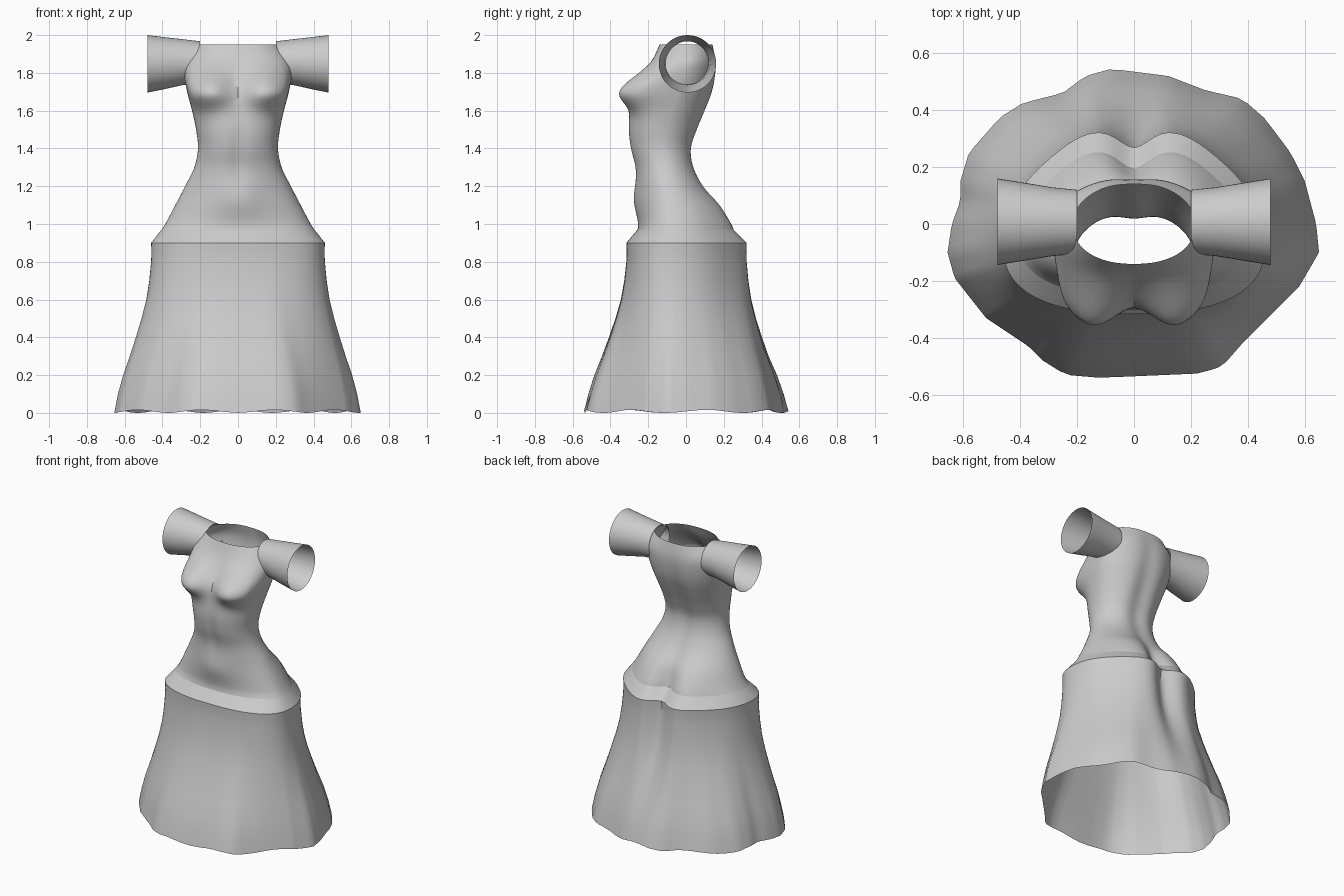
import bpy, math
from mathutils import Vector

if "Cube" in bpy.data.objects:
    bpy.data.objects.remove(bpy.data.objects["Cube"])

grey = bpy.data.materials.new("light grey cloth")
grey.diffuse_color = (0.6, 0.6, 0.6, 1)
grey.use_nodes = True
grey.node_tree.nodes["Principled BSDF"].inputs["Base Color"].default_value = grey.diffuse_color
COLS = 120

# Body profile rows: z, half width, front y, back y, widest y, front squareness
BODY = [
    (0.97, .405, -.255, .24, -.06, 2.3), (1.0, .385, -.25, .23, -.06, 2.2),
    (1.1, .332, -.255, .18, -.07, 2.1), (1.2, .28, -.262, .10, -.09, 2.0),
    (1.3, .231, -.272, .053, -.11, 2.1), (1.4, .212, -.297, .043, -.12, 2.2),
    (1.5, .222, -.307, .075, -.11, 2.3), (1.6, .243, -.295, .115, -.08, 2.4),
    (1.7, .268, -.27, .15, -.05, 2.6), (1.8, .285, -.215, .165, -.02, 2.6),
    (1.87, .278, -.175, .163, 0, 2.4), (1.95, .215, -.14, .145, 0, 2.2)]
HIP = (.9, .46, -.316, .31, -.07, 2.5)

# Hem outline seen from above
HEM = [(.65, -.1), (.64, 0), (.6, .15), (.55, .25), (.46, .37), (.38, .44),
       (.25, .47), (.12, .52), (-.08, .545), (-.17, .52), (-.25, .46),
       (-.39, .425), (-.47, .375), (-.58, .25), (-.61, .15), (-.61, .08),
       (-.64, 0), (-.655, -.1), (-.63, -.19), (-.52, -.33), (-.37, -.43),
       (-.32, -.48), (-.24, -.53), (-.12, -.54), (0, -.535), (.23, -.525),
       (.31, -.5), (.38, -.42), (.51, -.29), (.58, -.22)]


def gauss(v, centre, width):
    return math.exp(-((v - centre) / width) ** 2 / 2)


def body_row(z):
    """Smoothly interpolated body profile at height z."""
    i = max(j for j in range(len(BODY) - 1) if BODY[j][0] <= z)
    a, b = BODY[i], BODY[i + 1]
    p, n = BODY[max(i - 1, 0)], BODY[min(i + 2, len(BODY) - 1)]
    t, h = (z - a[0]) / (b[0] - a[0]), b[0] - a[0]
    out = [z]
    for k in range(1, 6):
        ma = (b[k] - p[k]) / (b[0] - p[0]) * h
        mb = (n[k] - a[k]) / (n[0] - a[0]) * h
        out.append((2*t**3 - 3*t*t + 1) * a[k] + (t**3 - 2*t*t + t) * ma
                   + (3*t*t - 2*t**3) * b[k] + (t**3 - t*t) * mb)
    return out


def ring(row):
    """Closed cross-section with bust, belly, spine and seat shaping."""
    z, hw, yf, yb, yc, sq = row
    pts = []
    for i in range(COLS):
        a = 2 * math.pi * i / COLS
        c, s = math.cos(a), math.sin(a)
        e = 2 / (sq if s < 0 else 2.0)
        x = hw * math.copysign(abs(c) ** e, c)
        y = yc + (yb - yc if s > 0 else yc - yf) * math.copysign(abs(s) ** e, s)
        if s < 0:
            f = min(1, -s * 1.6)
            bust = gauss(z, 1.7, .08 if z > 1.7 else .06)
            y -= f * .1 * bust * gauss(abs(x), .15, .075)
            x *= 1 + .12 * bust * gauss(a if c < 0 else 3 * math.pi - a, 1.25 * math.pi, .3)
            y -= f * .022 * gauss(z, 1.13, .07) * gauss(x, 0, .09)
            y += f * .012 * gauss(z, 1.36, .14) * gauss(x, 0, .03)
        else:
            seat = gauss(z, .95, .13)
            y += s * seat * (.035 * gauss(abs(x), .17, .09) - .05 * gauss(x, 0, .05))
            y -= s * .025 * gauss(z, 1.5, .25) * gauss(x, 0, .05)
        pts.append(Vector((x, y, z)))
    return pts


def hem_point(angle):
    """Point where a ray from the middle meets the hem outline."""
    d = Vector((math.cos(angle), math.sin(angle)))
    for i, p in enumerate(HEM):
        a, b = Vector(p), Vector(HEM[(i + 1) % len(HEM)])
        ca, cb = d.x * a.y - d.y * a.x, d.x * b.y - d.y * b.x
        if ca <= 0 <= cb and d.dot(a + b) > 0 and cb > ca:
            return a.lerp(b, -ca / (cb - ca))
    return d * .6


def loft(name, rings):
    """Open tube through a list of equal-length rings."""
    n = len(rings[0])
    verts = [p for r in rings for p in r]
    faces = [(r*n + i, r*n + (i+1) % n, (r+1)*n + (i+1) % n, (r+1)*n + i)
             for r in range(len(rings) - 1) for i in range(n)]
    me = bpy.data.meshes.new(name)
    me.from_pydata(verts, [], faces)
    me.materials.append(grey)
    ob = bpy.data.objects.new(name, me)
    bpy.context.collection.objects.link(ob)
    bpy.context.view_layer.objects.active = ob
    ob.select_set(True)
    bpy.ops.object.shade_smooth_by_angle(angle=math.radians(35))
    ob.select_set(False)
    return ob


# Bodice
loft("bodice", [ring(body_row(.97 + .98 * k / 56)) for k in range(57)])

# Skirt: short sloped yoke, then flaring from the hip line to the wavy hem
hip = ring(HIP)
hem = []
for p in hip:
    q = hem_point(math.atan2(p.y, p.x))
    ang = math.atan2(q.y, q.x)
    hem.append(Vector((q.x, q.y, .008 + .008 * math.sin(9 * ang))))
FLARE = [(.9, 0), (.85, -.01), (.8, 0), (.7, .05), (.6, .13), (.5, .26),
         (.4, .415), (.3, .58), (.2, .76), (.1, .9), (0, 1)]
waist = ring(body_row(.97))
rings = [hem]
for z, s in reversed(FLARE[:-1]):
    r = [a.lerp(b, s) for a, b in zip(hip, hem)]
    for p in r:
        p.z = z
    rings.append(r)
rings += [[a.lerp(b, .55) for a, b in zip(hip, waist)], waist]
loft("skirt", rings)

# Sleeves: open flared tubes, wider at the cuff
for side, name in ((-1, "left_sleeve"), (1, "right_sleeve")):
    rings = []
    for x, r, zc in ((.2, .112, 1.855), (.29, .121, 1.857), (.38, .136, 1.852), (.48, .152, 1.848)):
        rings.append([Vector((side * x, .008 + r * math.cos(t) * side, zc + r * math.sin(t)))
                      for t in (2 * math.pi * i / 48 for i in range(48))])
    loft(name, rings)
